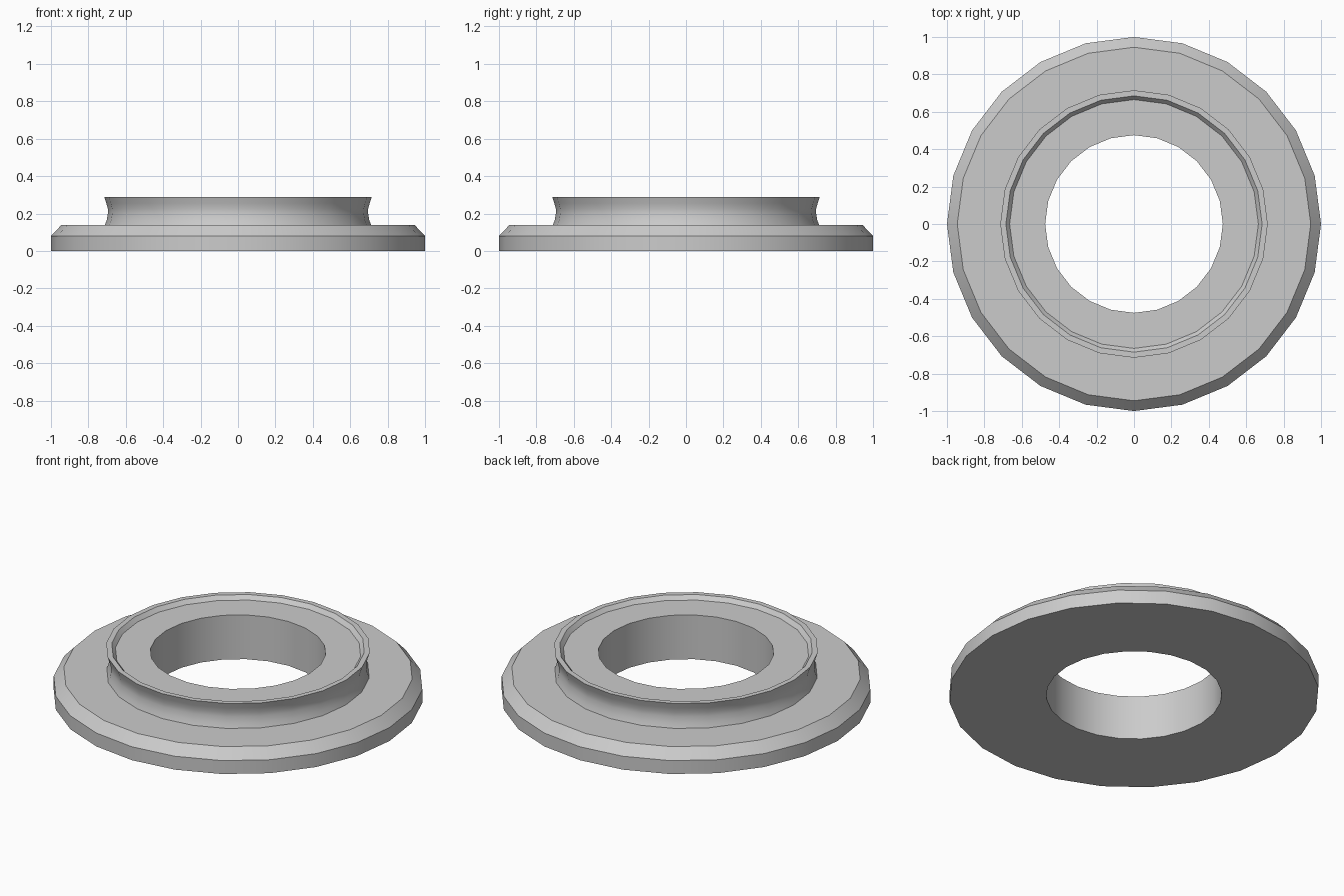
import bpy
import bmesh
from math import cos, sin, tau, radians

old = bpy.data.objects.get("Cube")
if old:
    bpy.data.objects.remove(old, do_unlink=True)

SIDES = 24

# Single plain grey
grey = bpy.data.materials.new("plain grey")
grey.use_nodes = True
colour = (0.6, 0.6, 0.6, 1)
grey.diffuse_color = colour
grey.node_tree.nodes["Principled BSDF"].inputs["Base Color"].default_value = colour

# Closed cross-section (radius, height): flange, waisted collar, recessed top, bore
profile = [
    (0.475, 0), (1, 0), (1, 0.08), (0.945, 0.138),
    (0.712, 0.138), (0.702, 0.165), (0.696, 0.2), (0.696, 0.225),
    (0.704, 0.255), (0.715, 0.288),
    (0.685, 0.288), (0.665, 0.264), (0.475, 0.264),
]


def lathe(name, section, material):
    """Sweep a closed cross-section around the z axis."""
    bm = bmesh.new()
    rings = [[bm.verts.new((r * sin(tau * i / SIDES), r * cos(tau * i / SIDES), z))
              for r, z in section] for i in range(SIDES)]
    for i, ring in enumerate(rings):
        following = rings[(i + 1) % SIDES]
        for j in range(len(section)):
            k = (j + 1) % len(section)
            bm.faces.new((ring[j], following[j], following[k], ring[k]))
    bmesh.ops.recalc_face_normals(bm, faces=bm.faces)
    mesh = bpy.data.meshes.new(name)
    bm.to_mesh(mesh)
    bm.free()
    mesh.materials.append(material)
    obj = bpy.data.objects.new(name, mesh)
    bpy.context.collection.objects.link(obj)
    return obj


# Flanged ring, smooth around with crisp rims
ring = lathe("flanged_ring", profile, grey)
bpy.ops.object.select_all(action="DESELECT")
ring.select_set(True)
bpy.context.view_layer.objects.active = ring
bpy.ops.object.shade_smooth_by_angle(angle=radians(30))
